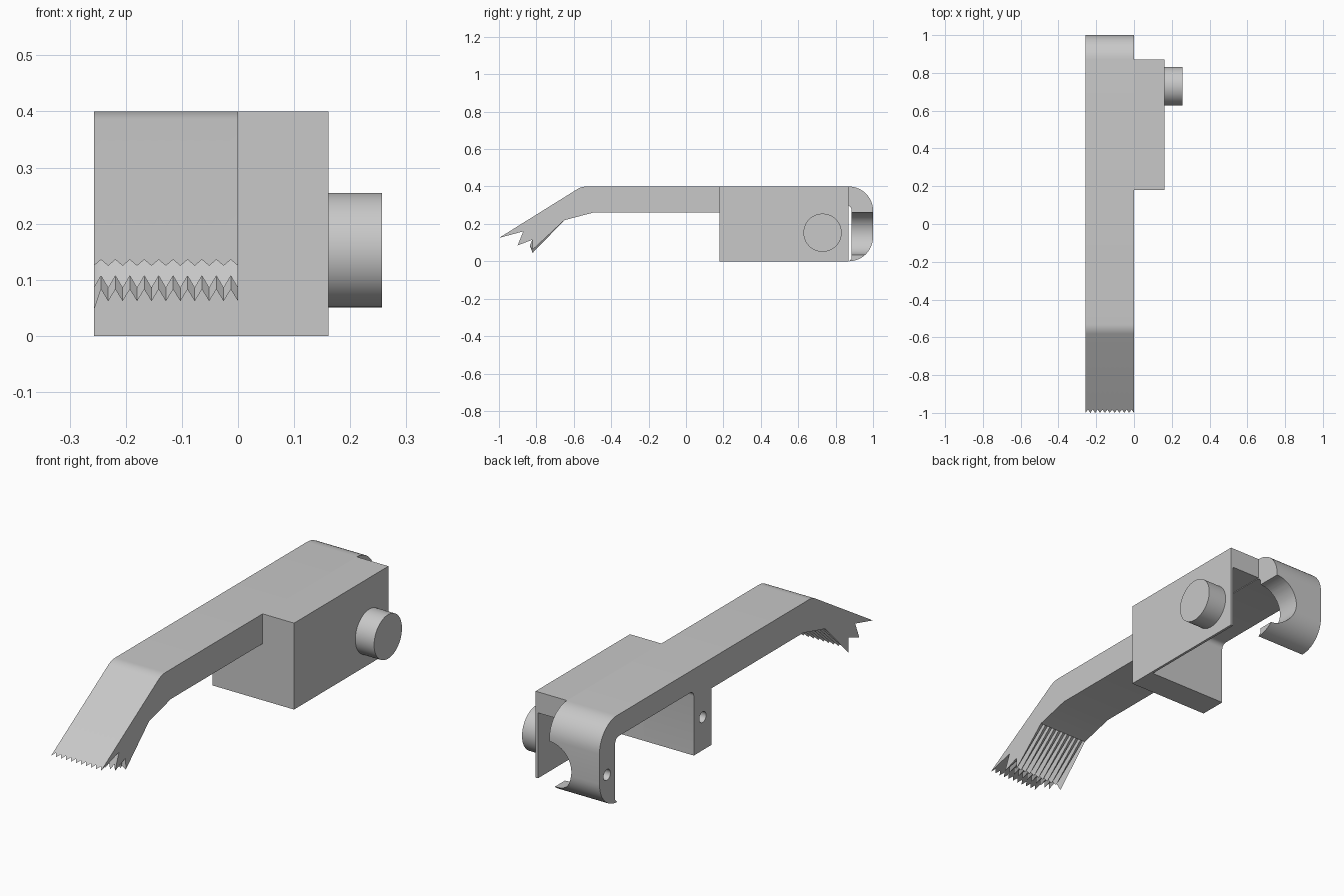
import bpy, bmesh
from math import sin, cos, pi, radians
from mathutils import Vector, Matrix

old = bpy.data.objects.get("Cube")
if old:
    bpy.data.objects.remove(old)

grey = bpy.data.materials.new("plain grey")
grey.use_nodes = True
grey.diffuse_color = (0.58, 0.58, 0.58, 1)
grey.node_tree.nodes["Principled BSDF"].inputs["Base Color"].default_value = grey.diffuse_color


def finish(name, bm):
    bmesh.ops.recalc_face_normals(bm, faces=bm.faces)
    mesh = bpy.data.meshes.new(name)
    bm.to_mesh(mesh)
    bm.free()
    mesh.materials.append(grey)
    ob = bpy.data.objects.new(name, mesh)
    bpy.context.collection.objects.link(ob)
    return ob


def box(name, lo, hi):
    bm = bmesh.new()
    lo, hi = Vector(lo), Vector(hi)
    bmesh.ops.create_cube(bm, size=1, matrix=Matrix.Translation((lo + hi) / 2)
                          @ Matrix.Diagonal((*(hi - lo), 1)))
    return finish(name, bm)


def cylinder(name, centre, radius, length, axis, sides=64):
    bm = bmesh.new()
    turn = Matrix.Rotation(pi / 2, 4, "Y" if axis == "X" else "X")
    bmesh.ops.create_cone(bm, cap_ends=True, segments=sides, radius1=radius, radius2=radius,
                          depth=length, matrix=Matrix.Translation(centre) @ turn)
    return finish(name, bm)


def cut(ob, cutter):
    mod = ob.modifiers.new("cut", "BOOLEAN")
    mod.operation, mod.solver, mod.object = "DIFFERENCE", "EXACT", cutter
    bpy.context.view_layer.objects.active = ob
    bpy.ops.object.modifier_apply(modifier=mod.name)
    bpy.data.objects.remove(cutter)


def smooth(ob):
    bpy.ops.object.select_all(action="DESELECT")
    ob.select_set(True)
    bpy.context.view_layer.objects.active = ob
    bpy.ops.object.shade_smooth_by_angle(angle=radians(30))


def arc(y, z, r, start, end, n=12):
    angles = [radians(start + (end - start) * i / n) for i in range(n + 1)]
    return [(y + r * cos(a), z + r * sin(a)) for a in angles]


# Side profile of the arm: rounded hook, leg opening and rounded bend
TIPS = [(-1, 0.125), (-0.9, 0.085), (-0.82, 0.062)]
VALLEYS = [(-0.982, 0.136), (-0.885, 0.107), (-0.835, 0.083)]
body = (arc(-0.53, 0.3, 0.1, 121.5, 90, 6) + arc(0.87, 0.27, 0.13, 90, 0)
        + arc(0.87, 0.13, 0.13, 0, -90) + [(0.885, 0.015)]
        + arc(0.86, 0.275, 0.025, 0, 90, 6) + arc(0.335, 0.275, 0.025, 90, 180, 6)
        + [(0.31, 0), (0.18, 0), (0.18, 0.262), (-0.49, 0.262), (-0.65, 0.22)])


def section(i, count):
    teeth = list(VALLEYS if i % 2 else TIPS)
    if i == 0:
        teeth[2] = (-0.82, 0.045)
    a, b, c = teeth
    return body + [c, (-0.822, 0.115), b, (-0.87, 0.16), a]


# Arm with serrated jaw, lofted across its width
LEFT, TEETH = -0.257, 10
bm = bmesh.new()
rings = []
for i in range(2 * TEETH + 1):
    x = LEFT * (1 - i / (2 * TEETH))
    rings.append([bm.verts.new((x, y, z)) for y, z in section(i, TEETH)])
for r, s in zip(rings, rings[1:]):
    for k in range(len(r)):
        n = (k + 1) % len(r)
        bm.faces.new((r[k], r[n], s[n], s[k]))
bm.faces.new(rings[0])
bm.faces.new(rings[-1])
arm = finish("arm_with_serrated_jaw", bm)

# Half-round notch in the hook and blind pin holes in the two legs
cut(arm, cylinder("notch_cutter", (0, 0.95, 0.148), 0.113, 0.3, "Y"))
for y in (0.245, 0.945):
    cut(arm, cylinder("pin_cutter", (LEFT, y, 0.153), 0.025, 0.2, "X", 32))
smooth(arm)

# Side housing, open below, behind and towards the arm
housing = box("side_housing", (0, 0.18, 0), (0.161, 0.87, 0.4))
cut(housing, box("housing_cutter", (-0.1, 0.31, -0.1), (0.149, 1, 0.303)))

# Round button on the housing
smooth(cylinder("side_button", (0.207, 0.73, 0.153), 0.102, 0.1, "X"))
